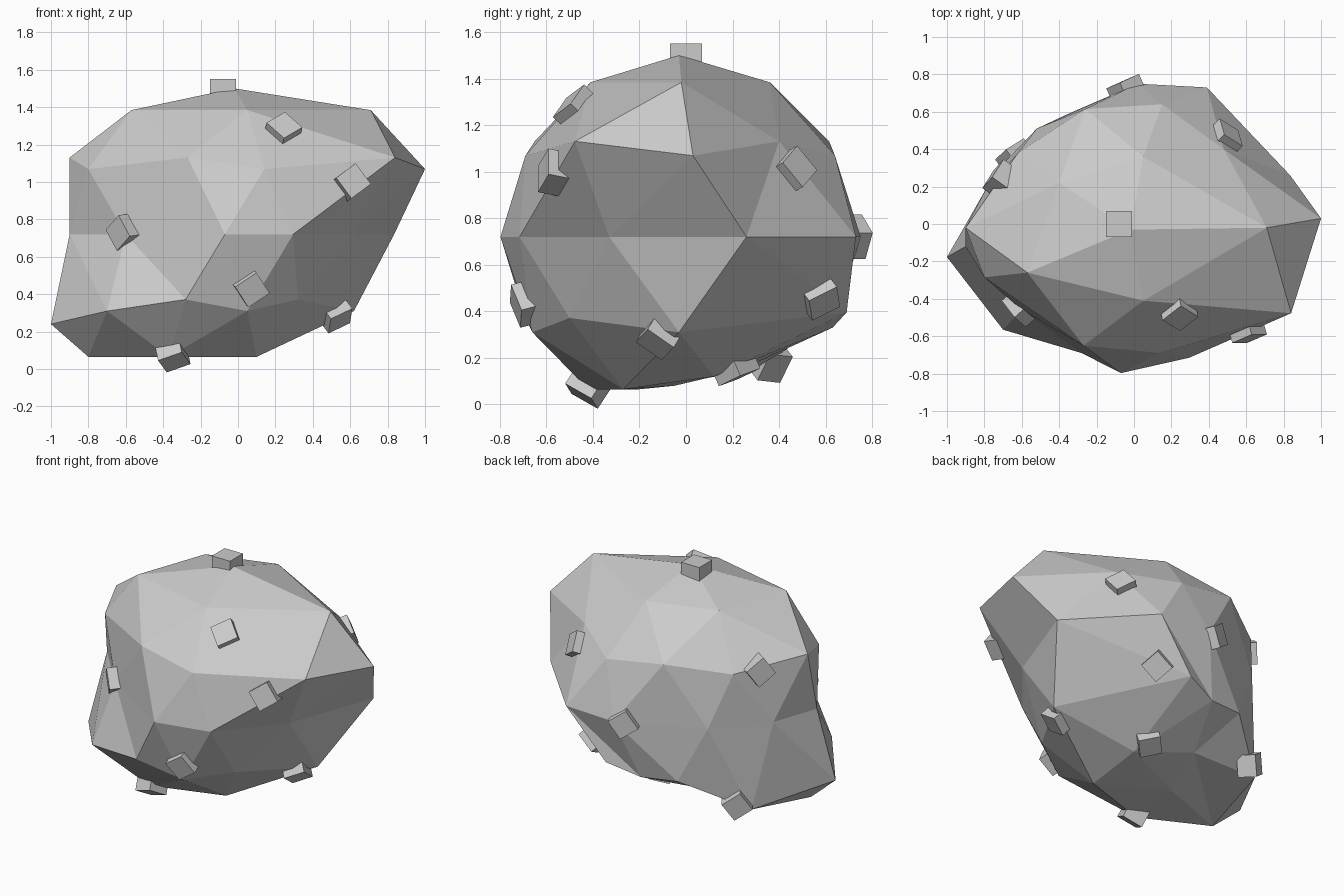
import bpy, bmesh, math
from mathutils import Vector, Quaternion
from mathutils.bvhtree import BVHTree

if "Cube" in bpy.data.objects:
    bpy.data.objects.remove(bpy.data.objects["Cube"])

MID, R = 0.72, 0.78           # centre height and base radius of the boulder

# Weathered outline of each icosphere ring:
# unit height, first angle, step, then (x, y[, z]) anticlockwise
RINGS = [
    (1.0, 0, 360, [(-.02, -.03)]),
    (.851, 0, 72, [(.71, -.02), (.05, .36), (-.40, .22), (-.57, -.26), (.05, -.41)]),
    (.526, 36, 72, [(.48, .40), (-.26, .615), (-.90, -.02), (-.27, -.65), (.84, -.477)]),
    (.447, 0, 72, [(1.0, .03), (.15, .64), (-.62, .38), (-.80, -.285), (.14, -.69)]),
    (0, 18, 36, [(.835, .26), (.39, .73), (.02, .75), (-.52, .51), (-.79, .19),
                 (-.90, -.12), (-.60, -.46), (-.07, -.797), (.295, -.715), (.62, -.33)]),
    (-.447, 36, 72, [(.12, .69, .395), (-.35, .59, .35), (-1.0, -.177, .24),
                     (-.28, -.69), (.32, -.50)]),
    (-.526, 0, 72, [(.62, -.03), (-.10, .63, .33), (-.71, .31, .15), (-.70, -.565), (.05, -.66)]),
    (-.851, 36, 72, [(.10, .12, .12), (-.25, .28, .17), (-.80, -.20, .065),
                     (-.37, -.42, .065), (.10, -.27, .065)]),
    (-1.0, 0, 360, [(-.35, -.05, .08)]),
]

# Boulder: a 42-point icosphere pushed into an irregular shape
bm = bmesh.new()
bmesh.ops.create_icosphere(bm, subdivisions=2, radius=1)
moves = []
for h, start, step, pts in RINGS:
    r = math.sqrt(max(0, 1 - h * h))
    for i, p in enumerate(pts):
        a = math.radians(start + i * step)
        d = Vector((r * math.cos(a), r * math.sin(a), h))
        v = min(bm.verts, key=lambda q: (q.co - d).length)
        moves.append((v, Vector((p[0], p[1], p[2] if len(p) > 2 else MID + R * h))))
for v, co in moves:
    v.co = co
bmesh.ops.recalc_face_normals(bm, faces=bm.faces)
tree = BVHTree.FromBMesh(bm)
me = bpy.data.meshes.new("boulder")
bm.to_mesh(me)
bm.free()
bpy.context.collection.objects.link(bpy.data.objects.new("boulder", me))

# Small blocks half sunk into the surface, turned to face outwards
BLOCKS = [(-.08, 0, 1.49), (.245, -.49, 1.29), (.61, -.585, 1.0), (-.62, -.46, .73),
          (.07, -.70, .43), (.53, -.12, .28), (-.35, -.42, .08), (.515, .485, 1.02),
          (.31, .59, .44), (.06, .22, .14), (-.65, .38, .19), (-.05, .74, .72),
          (-.70, .23, 1.07)]
for i, c in enumerate(BLOCKS):
    loc, normal, _, _ = tree.find_nearest(Vector(c))
    spin = math.radians(35)
    loc = loc - normal * .015
    if i == 0:
        loc, normal, spin = Vector(c), Vector((0, 0, 1)), 0
    bpy.ops.mesh.primitive_cube_add(size=1, location=loc)
    ob = bpy.context.object
    ob.name = f"block_{i + 1}"
    ob.scale = (.137, .137, .12)
    turn = normal.to_track_quat('Z', 'Y') @ Quaternion((0, 0, 1), spin)
    ob.rotation_euler = turn.to_euler()
